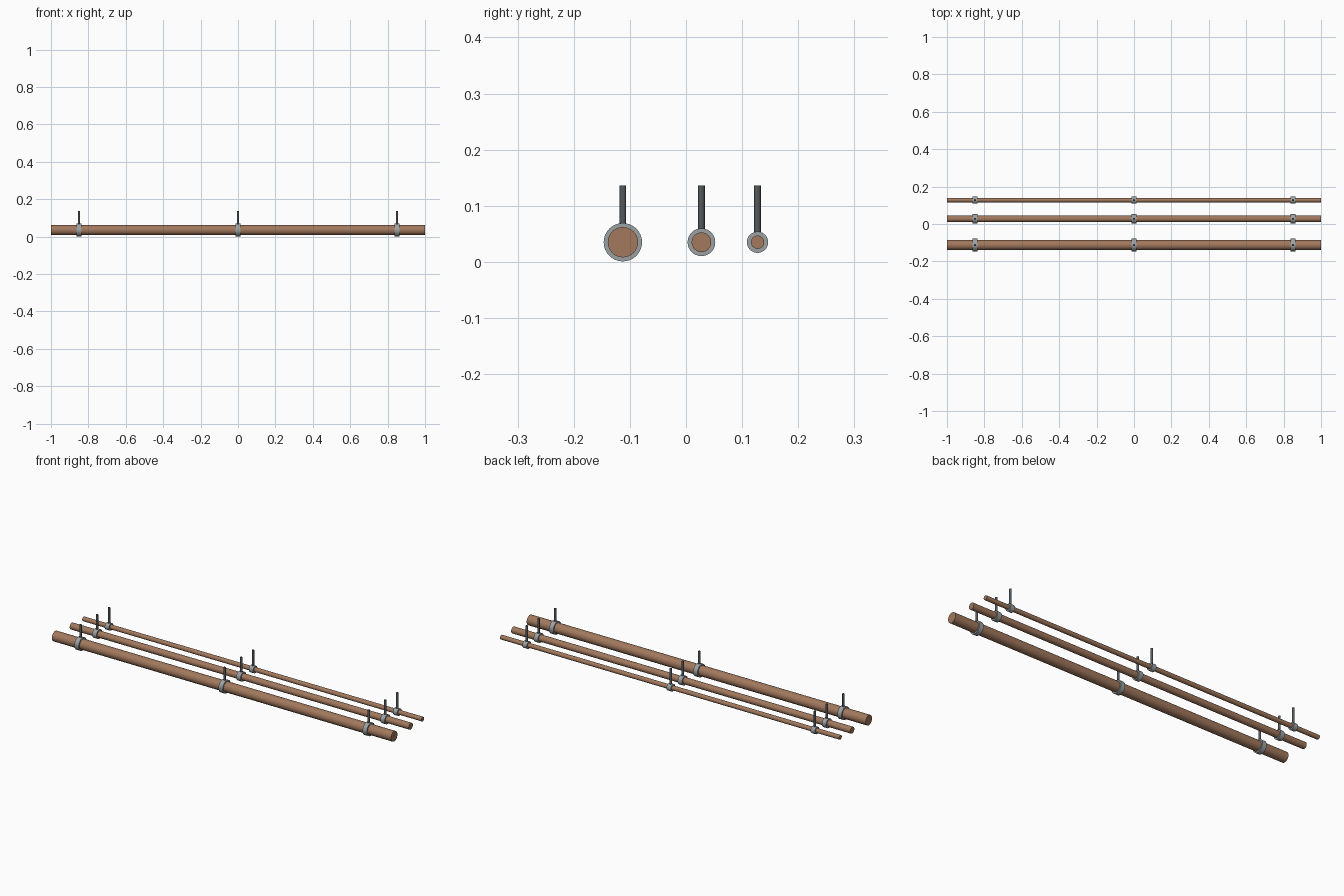
import bpy, math

if "Cube" in bpy.data.objects:
    bpy.data.objects.remove(bpy.data.objects["Cube"])

def material(name, rgb):
    m = bpy.data.materials.new(name)
    m.diffuse_color = (*rgb, 1)
    m.use_nodes = True
    m.node_tree.nodes["Principled BSDF"].inputs["Base Color"].default_value = m.diffuse_color
    return m

COPPER = material("copper", (0.36, 0.19, 0.11))
STEEL = material("clamp_steel", (0.33, 0.36, 0.37))
DARK = material("rod_steel", (0.09, 0.10, 0.11))
ZC = 0.035          # shared pipe axis height
ROD_TOP = 0.136
WALL = 0.0072       # clamp ring thickness
CLAMP_W = 0.025

def finish(name, mat):
    ob = bpy.context.object
    ob.name = name
    ob.data.materials.append(mat)
    bpy.ops.object.shade_smooth_by_angle(angle=math.radians(35))
    return ob

def cylinder(name, r, length, loc, mat, along_x=False, sides=32):
    bpy.ops.mesh.primitive_cylinder_add(
        vertices=sides, radius=r, depth=length, location=loc,
        rotation=(0, math.pi / 2 if along_x else 0, 0))
    return finish(name, mat)

def ring(name, r_in, r_out, width, loc, mat, sides=32):
    # closed tube lying along x
    verts, faces = [], []
    profile = [(r_in, -width / 2), (r_out, -width / 2), (r_out, width / 2), (r_in, width / 2)]
    for i in range(sides):
        a = 2 * math.pi * i / sides
        verts += [(x, r * math.cos(a), r * math.sin(a)) for r, x in profile]
        j = (i + 1) % sides
        faces += [(4 * i + k, 4 * i + (k + 1) % 4, 4 * j + (k + 1) % 4, 4 * j + k)
                  for k in range(4)]
    me = bpy.data.meshes.new(name)
    me.from_pydata(verts, [], faces)
    ob = bpy.data.objects.new(name, me)
    ob.location = loc
    bpy.context.collection.objects.link(ob)
    bpy.ops.object.select_all(action='DESELECT')
    ob.select_set(True)
    bpy.context.view_layer.objects.active = ob
    return finish(name, mat)

# three parallel pipes, each carried by three hanging clamps
for label, y, r in (("large", -0.1125, 0.027), ("medium", 0.0275, 0.0175), ("small", 0.1275, 0.0118)):
    cylinder(label + "_pipe", r, 2.0, (0, y, ZC), COPPER, along_x=True)
    for i, x in enumerate((-0.85, 0, 0.85), 1):
        ring(f"{label}_clamp_{i}", r, r + WALL, CLAMP_W, (x, y, ZC), STEEL)
        # threaded hanger rod rising from the clamp
        z0 = ZC + r + WALL * 0.5
        cylinder(f"{label}_hanger_rod_{i}", 0.006, ROD_TOP - z0,
                 (x, y, (ROD_TOP + z0) / 2), DARK, sides=12)
